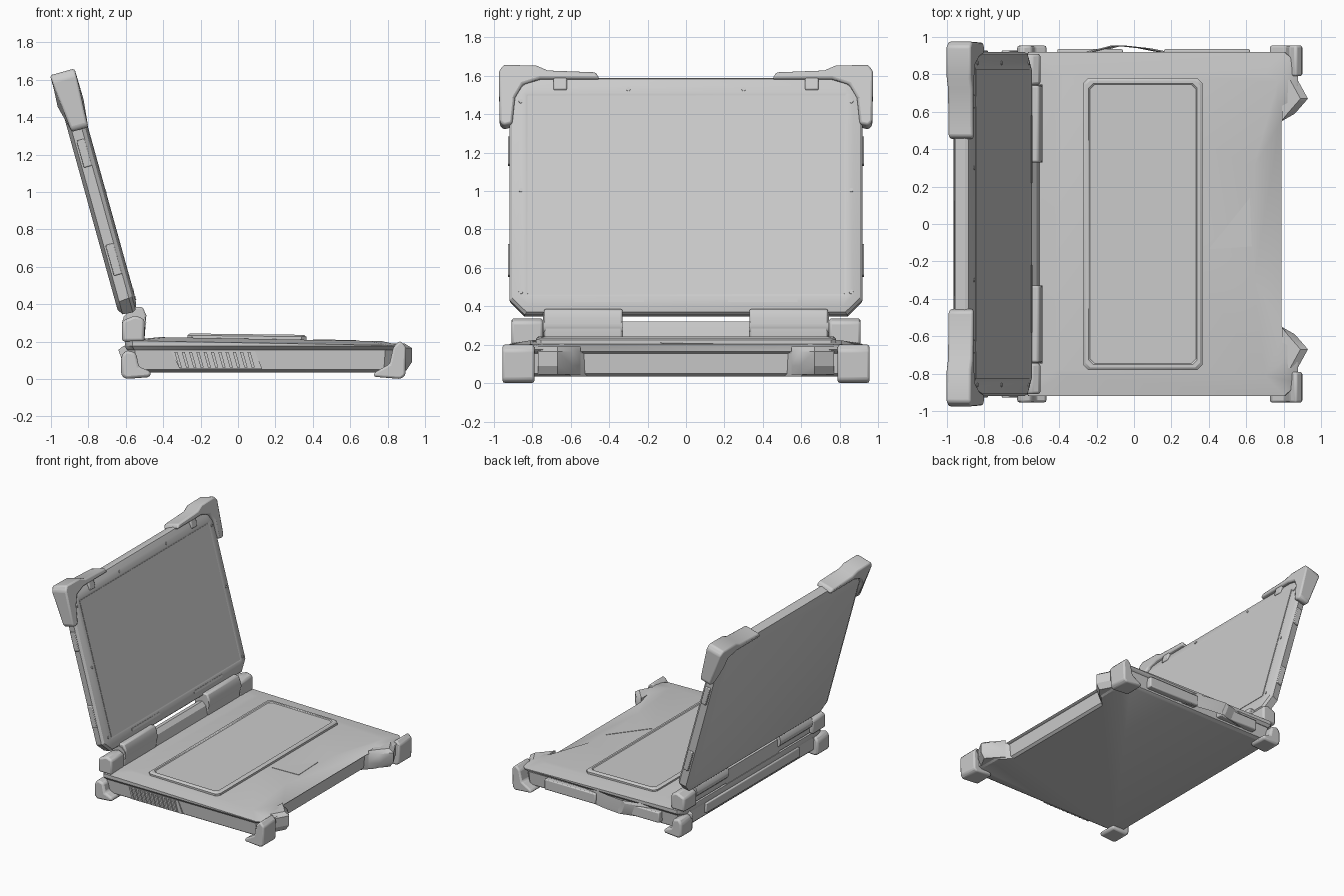
import bpy, bmesh, math
from mathutils import Matrix, Vector

if "Cube" in bpy.data.objects:
    bpy.data.objects.remove(bpy.data.objects["Cube"])

TILT = Matrix.Translation((-0.524, 0, 0.33)) @ Matrix.Rotation(math.radians(-15.5), 4, 'Y')


def loft(name, rings, bevel=0.0, mirror=False, mat=None, smooth=30):
    """Skin a list of equal-length rings and cap both ends."""
    bm = bmesh.new()
    rows = [[bm.verts.new(p) for p in r] for r in rings]
    n = len(rows[0])
    for a, b in zip(rows, rows[1:]):
        for i in range(n):
            j = (i + 1) % n
            bm.faces.new((a[i], a[j], b[j], b[i]))
    bm.faces.new(rows[0][::-1])
    bm.faces.new(rows[-1])
    bmesh.ops.recalc_face_normals(bm, faces=bm.faces)
    me = bpy.data.meshes.new(name)
    bm.to_mesh(me)
    bm.free()
    ob = bpy.data.objects.new(name, me)
    bpy.context.collection.objects.link(ob)
    if mat:
        ob.matrix_world = mat
    if bevel:
        m = ob.modifiers.new("bevel", 'BEVEL')
        m.width, m.segments, m.limit_method = bevel, 2, 'ANGLE'
    if mirror:
        ob.modifiers.new("mirror", 'MIRROR').use_axis = (False, True, False)
    bpy.ops.object.select_all(action='DESELECT')
    ob.select_set(True)
    bpy.context.view_layer.objects.active = ob
    bpy.ops.object.shade_smooth_by_angle(angle=math.radians(smooth))
    return ob


def prism(name, pts, axis, lo, hi, **kw):
    """Extrude a 2D outline along x, y or z."""
    def place(p, d):
        return {'x': (d, p[0], p[1]), 'y': (p[0], d, p[1]), 'z': (p[0], p[1], d)}[axis]
    return loft(name, [[place(p, d) for p in pts] for d in (lo, hi)], **kw)


def box(name, x, y, z, **kw):
    return prism(name, [(x[0], y[0]), (x[1], y[0]), (x[1], y[1]), (x[0], y[1])], 'z', *z, **kw)


def octagon(a0, a1, b0, b1, c):
    return [(a0 + c, b0), (a1 - c, b0), (a1, b0 + c), (a1, b1 - c),
            (a1 - c, b1), (a0 + c, b1), (a0, b1 - c), (a0, b0 + c)]


def both(half):
    """Close a half outline (y > 0) with its mirrored copy."""
    return half + [(x, -y) for x, y in reversed(half)]


def deck_z(x):
    return 0.225 - 0.018 * (x + 0.5)


# Base shell with a notch behind the handle
outer = both([(-0.6, 0.85), (-0.56, 0.91), (0.80, 0.91), (0.87, 0.84), (0.865, 0.63), (0.78, 0.54)])
inner = both([(-0.42, 0.78), (-0.38, 0.81), (0.70, 0.81), (0.77, 0.76), (0.77, 0.66), (0.64, 0.30)])


def scaled(s, z):
    return [(x * s, y * s, z) for x, y in outer]


loft("base_shell", [scaled(0.95, 0.035), scaled(0.975, 0.05), scaled(0.985, 0.165)])

# Upper deck, sloping down to the front notch
edge = [(x, y, 0.165 if abs(x - 0.78) < 0.01 else deck_z(x) - 0.022) for x, y in outer]
loft("upper_deck", [scaled(0.99, 0.155), [(x * 1.01, y * 1.01, min(z, 0.175)) for x, y, z in edge],
                    [(x * 1.005, y * 1.01, z) for x, y, z in edge],
                    [(x, y, deck_z(x)) for x, y in inner]], smooth=40)

# Keyboard tray with raised rim
loft("keyboard", [[(x, y, z - 0.012 * x) for x, y in octagon(-0.27 + i, 0.365 - i, -0.78 + i, 0.78 - i, 0.025)]
                  for i, z in ((0, 0.2), (0, 0.23), (0.012, 0.24), (0.028, 0.24), (0.034, 0.234))])
touchpad = [(0.4, -0.135), (0.63, -0.12), (0.62, 0.14)]
loft("touchpad", [[(x, y, deck_z(x) + d) for x, y in touchpad] for d in (-0.01, 0.003)])

# Corner feet
prism("rear_foot", [(-0.625, 0.12), (-0.625, 0.02), (-0.6, 0), (-0.47, 0.01), (-0.465, 0.04),
                    (-0.53, 0.065), (-0.545, 0.14), (-0.6, 0.155)], 'y', 0.80, 0.955, bevel=0.015, mirror=True)
prism("front_foot", [(0.725, 0.012), (0.87, 0), (0.895, 0.02), (0.9, 0.17), (0.865, 0.205),
                     (0.83, 0.17), (0.81, 0.08), (0.73, 0.035)], 'y', 0.79, 0.955, bevel=0.015, mirror=True)

# Handle mounts and carrying bar
mount = [(0.79, 0.55), (0.86, 0.59), (0.93, 0.67), (0.875, 0.77), (0.79, 0.77)]
loft("handle_mount", [[(x + d * (x > 0.8), y, z) for x, y in mount]
                      for z, d in ((0.045, -0.03), (0.09, 0.0), (0.165, 0.0), (0.19, -0.04))], mirror=True)
bar = [(-0.62, 0.82), (-0.52, 0.845), (-0.1, 0.955), (0.04, 0.94), (0.52, 0.845), (0.62, 0.82)]
loft("handle_bar", [[(x - 0.02, y, 0.155), (x + 0.005, y, 0.175), (x + 0.045, y, 0.085),
                     (x + 0.035, y, 0.06), (x + 0.01, y, 0.075)] for x, y in bar], smooth=20)

# Side vent louvres
for i in range(11):
    x = -0.34 + i * 0.039
    prism("vent_slat", [(x, 0.145), (x + 0.016, 0.145), (x + 0.04, 0.06), (x + 0.024, 0.06)],
          'y', -0.913, -0.87)
prism("vent_frame", [(-0.36, 0.15), (0.09, 0.15), (0.13, 0.052), (-0.31, 0.052)], 'y', -0.899, -0.86)

# Port doors on the other side
for x0, x1 in ((-0.41, -0.06), (0.16, 0.62)):
    box("port_door", (x0, x1), (0.87, 0.935), (0.065, 0.15), bevel=0.008)
box("rear_port_cover", (-0.605, -0.55), (-0.6, 0.6), (0.07, 0.15), bevel=0.008)

# Hinges
prism("hinge_knuckle", [(-0.62, 0.2), (-0.5, 0.2), (-0.5, 0.32), (-0.55, 0.34), (-0.62, 0.31)],
      'y', 0.745, 0.91, bevel=0.015, mirror=True)
prism("hinge_barrel", [(-0.555 + 0.065 * math.cos(a * math.pi / 6), 0.3 + 0.065 * math.sin(a * math.pi / 6))
                       for a in range(12)], 'y', 0.33, 0.745, mirror=True)
prism("hinge_cover", [(-0.6, 0.21), (-0.5, 0.21), (-0.49, 0.34), (-0.51, 0.385), (-0.58, 0.385)],
      'y', 0.33, 0.74, bevel=0.01, mirror=True)
prism("rear_ridge", [(-0.6, 0.19), (-0.5, 0.19), (-0.52, 0.29), (-0.55, 0.32), (-0.59, 0.31)], 'y', -0.34, 0.34)

# Lid: back, rounded sides, front bezel and recessed screen in one skin
profile = [(-0.105, 0.86, 0.07, 1.27, 0.06), (-0.085, 0.91, 0.04, 1.31, 0.07), (-0.03, 0.92, 0.035, 1.315, 0.08),
           (-0.012, 0.905, 0.045, 1.305, 0.075), (0.0, 0.87, 0.08, 1.265, 0.05), (0.004, 0.84, 0.125, 1.224, 0.004),
           (0.0, 0.83, 0.135, 1.214, 0.004)]
loft("lid", [[(x, *p) for p in octagon(-y, y, z0, z1, c)] for x, y, z0, z1, c in profile], mat=TILT)
loft("screen", [[(x, *p) for p in octagon(-0.826, 0.826, 0.139, 1.210, 0.003)] for x in (-0.01, 0.003)], mat=TILT)

# Lid corner bumpers
guard = [(0.45, 1.30), (0.47, 1.335), (0.72, 1.345), (0.78, 1.372), (0.95, 1.375), (0.975, 1.34),
         (0.97, 1.07), (0.95, 1.05), (0.905, 1.06), (0.89, 1.2), (0.85, 1.27), (0.76, 1.30)]
loft("lid_bumper", [[(x * (1.0 if z > 1.15 else k), y, z) for y, z in guard]
                    for x, k in ((-0.118, 0.75), (0.018, 0.3))], bevel=0.012, mirror=True, mat=TILT)

# Latches, side clips and screws on the bezel
box("latch", (-0.03, 0.012), (0.62, 0.69), (1.24, 1.315), bevel=0.008, mirror=True, mat=TILT)
for z0, z1 in ((0.25, 0.42), (0.85, 1.0)):
    box("side_clip", (-0.075, -0.03), (0.90, 0.928), (z0, z1), bevel=0.005, mirror=True, mat=TILT)
box("bezel_strip", (-0.01, 0.006), (0.22, 0.58), (0.095, 0.115), mirror=True, mat=TILT)
for y, z in ((0.86, 0.15), (0.86, 0.7), (0.86, 1.18), (0.3, 1.245)):
    prism("bezel_screw", [(y + 0.011 * math.cos(a), z + 0.011 * math.sin(a))
                          for a in [k * math.pi / 4 for k in range(8)]],
          'x', -0.02, 0.006, mirror=True, mat=TILT)
